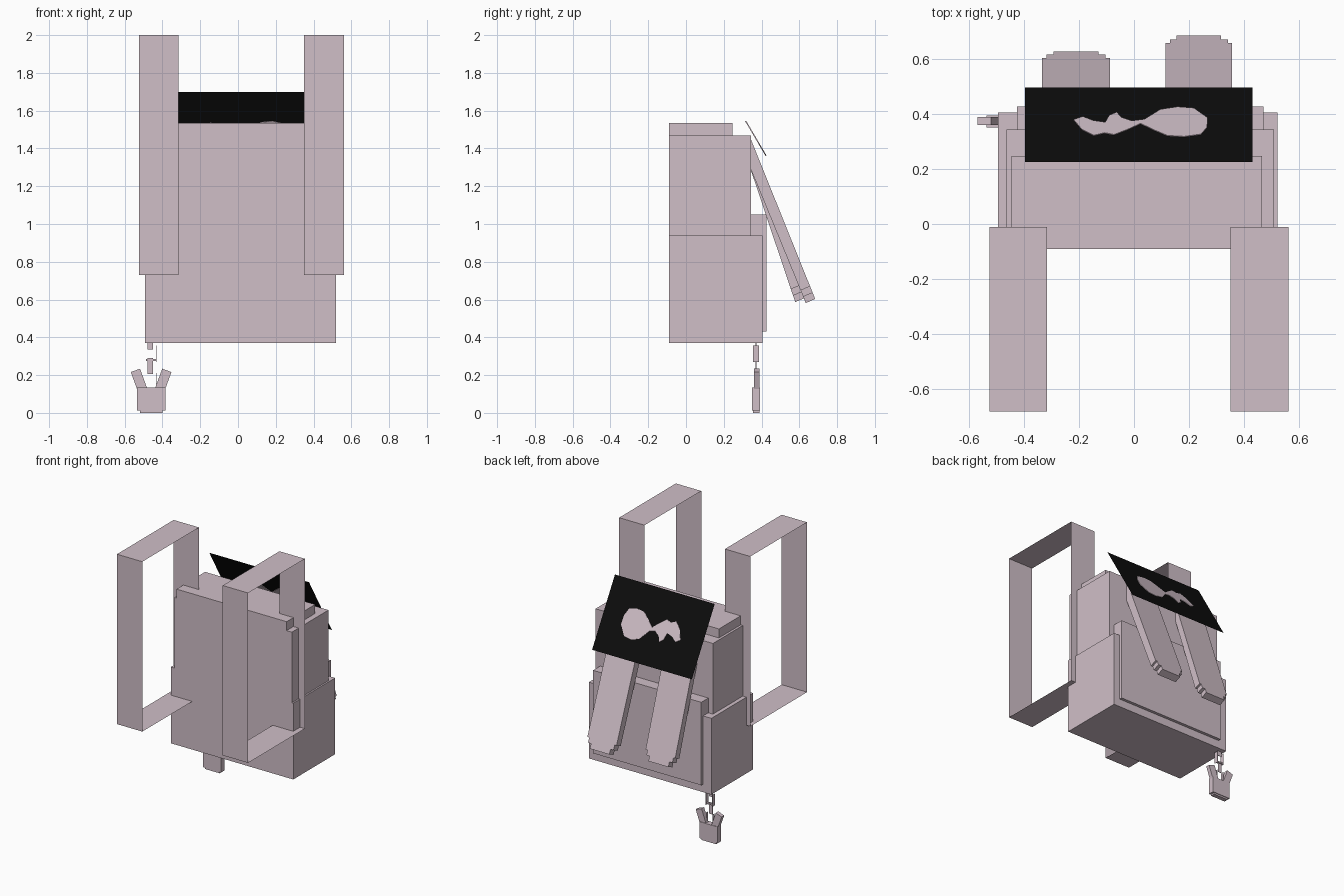
import bpy
import math
from mathutils import Vector

cube = bpy.data.objects.get("Cube")
if cube:
    bpy.data.objects.remove(cube, do_unlink=True)


def material(name, rgb):
    m = bpy.data.materials.new(name)
    m.use_nodes = True
    m.diffuse_color = (*rgb, 1)
    m.node_tree.nodes["Principled BSDF"].inputs["Base Color"].default_value = (*rgb, 1)
    return m


PINK = material("dusty pink", (0.63, 0.52, 0.575))
BLACK = material("black", (0.004, 0.004, 0.004))


def mesh(name, verts, faces, mat):
    me = bpy.data.meshes.new(name)
    me.from_pydata(verts, [], faces)
    me.materials.append(mat)
    ob = bpy.data.objects.new(name, me)
    bpy.context.collection.objects.link(ob)
    return ob


def box(name, x, y, z, mat=PINK):
    bpy.ops.mesh.primitive_cube_add(size=1)
    ob = bpy.context.object
    ob.name = name
    for v in ob.data.vertices:
        v.co = [a + (b - a) * (c + 0.5) for (a, b), c in zip((x, y, z), v.co)]
    ob.data.materials.append(mat)
    return ob


def slab(name, x0, x1, profile):
    """Extrude a (y, z) outline along x."""
    n = len(profile)
    verts = [(x, y, z) for x in (x0, x1) for y, z in profile]
    faces = [tuple(range(n))[::-1], tuple(range(n, 2 * n))]
    faces += [(i, (i + 1) % n, n + (i + 1) % n, n + i) for i in range(n)]
    return mesh(name, verts, faces, PINK)


# Bag body
box("lower_body", (-0.493, 0.52), (-0.09, 0.405), (0.37, 0.94))
box("upper_body", (-0.463, 0.508), (-0.09, 0.343), (0.94, 1.468))
box("top_lid", (-0.445, 0.465), (-0.09, 0.247), (1.468, 1.535))
box("back_pocket", (-0.425, 0.47), (0.343, 0.427), (0.43, 1.05))

# Shoulder straps: flat ribbon loops
for name, x0, x1 in (("right_shoulder_strap", -0.525, -0.315),
                     ("left_shoulder_strap", 0.35, 0.56)):
    loop = [(-0.68, 0.73), (-0.68, 2.0), (-0.01, 2.0), (-0.01, 0.73)]
    verts = [(x, y, z) for x in (x0, x1) for y, z in loop]
    mesh(name, verts, [(i, (i + 1) % 4, 4 + (i + 1) % 4, 4 + i) for i in range(4)], PINK)

# Slanted closure straps with stepped tips
for name, x0, x1, top, outer, inner in (
        ("right_closure", -0.333, -0.088, (0.335, 1.45), (0.603, 0.675), (0.555, 0.655)),
        ("left_closure", 0.115, 0.356, (0.343, 1.45), (0.657, 0.67), (0.607, 0.648))):
    slab(name, x0, x1, [top, outer, inner, (0.335, 1.31)])
    a, b = Vector(outer), Vector(inner)
    d = (a - Vector(top)).normalized()
    for i, inset in enumerate((0.015, 0.04)):
        p, q = d * 0.036 * i, d * 0.036 * (i + 1)
        slab(f"{name}_tip_{i + 1}", x0 + inset, x1 - inset, [a + p, a + q, b + q, b + p])

# Tilted black flap
top_l, top_r = Vector((0.43, 0.225, 1.70)), Vector((-0.395, 0.225, 1.70))
drop = Vector((0, 0.27, -0.46))
mesh("flap_panel", [top_l, top_r, top_r + drop, top_l + drop], [(0, 1, 2, 3)], BLACK)

# Pink two-lobed patch showing on both sides of the flap
outline = [(0.197, 0.586), (0.2, 0.46), (0.227, 0.366), (0.30, 0.335), (0.374, 0.348),
           (0.43, 0.42), (0.492, 0.51), (0.55, 0.43), (0.609, 0.36), (0.65, 0.385),
           (0.698, 0.351), (0.75, 0.43), (0.787, 0.563), (0.747, 0.605), (0.70, 0.55),
           (0.648, 0.527), (0.63, 0.62), (0.598, 0.663), (0.575, 0.59), (0.531, 0.546),
           (0.475, 0.568), (0.405, 0.70), (0.33, 0.735), (0.258, 0.718)]
patch = mesh("flap_patch", [top_l + (top_r - top_l) * u + drop * v for u, v in outline],
             [tuple(range(len(outline)))], PINK)
solid = patch.modifiers.new("thickness", "SOLIDIFY")
solid.thickness = 0.006
solid.offset = 0

# Chain: flat links facing front alternating with flat links facing sideways
for i, (z0, z1) in enumerate(((0.335, 0.375), (0.205, 0.29))):
    box(f"chain_front_link_{i + 1}", (-0.48, -0.449), (0.368, 0.372), (z0, z1))
for i, x in enumerate((-0.487, -0.433)):
    box(f"chain_side_link_{i + 1}", (x - 0.001, x + 0.001), (0.355, 0.386), (0.27, 0.357))
    box(f"chain_lower_link_{i + 1}", (x - 0.001, x + 0.001), (0.36, 0.382), (0.13, 0.21))
box("chain_bar", (-0.487, -0.433), (0.362, 0.38), (0.275, 0.285))

# Charm with two splayed ears
box("charm_body", (-0.535, -0.385), (0.35, 0.393), (0.012, 0.135))
box("charm_base", (-0.52, -0.40), (0.355, 0.388), (0.0, 0.012))
for name, s in (("charm_right_ear", -1), ("charm_left_ear", 1)):
    ear = box(name, (-0.026, 0.026), (-0.015, 0.015), (-0.06, 0.05))
    ear.location = (-0.46 + s * 0.066, 0.374, 0.178)
    ear.rotation_euler = (0, s * math.radians(20), 0)
